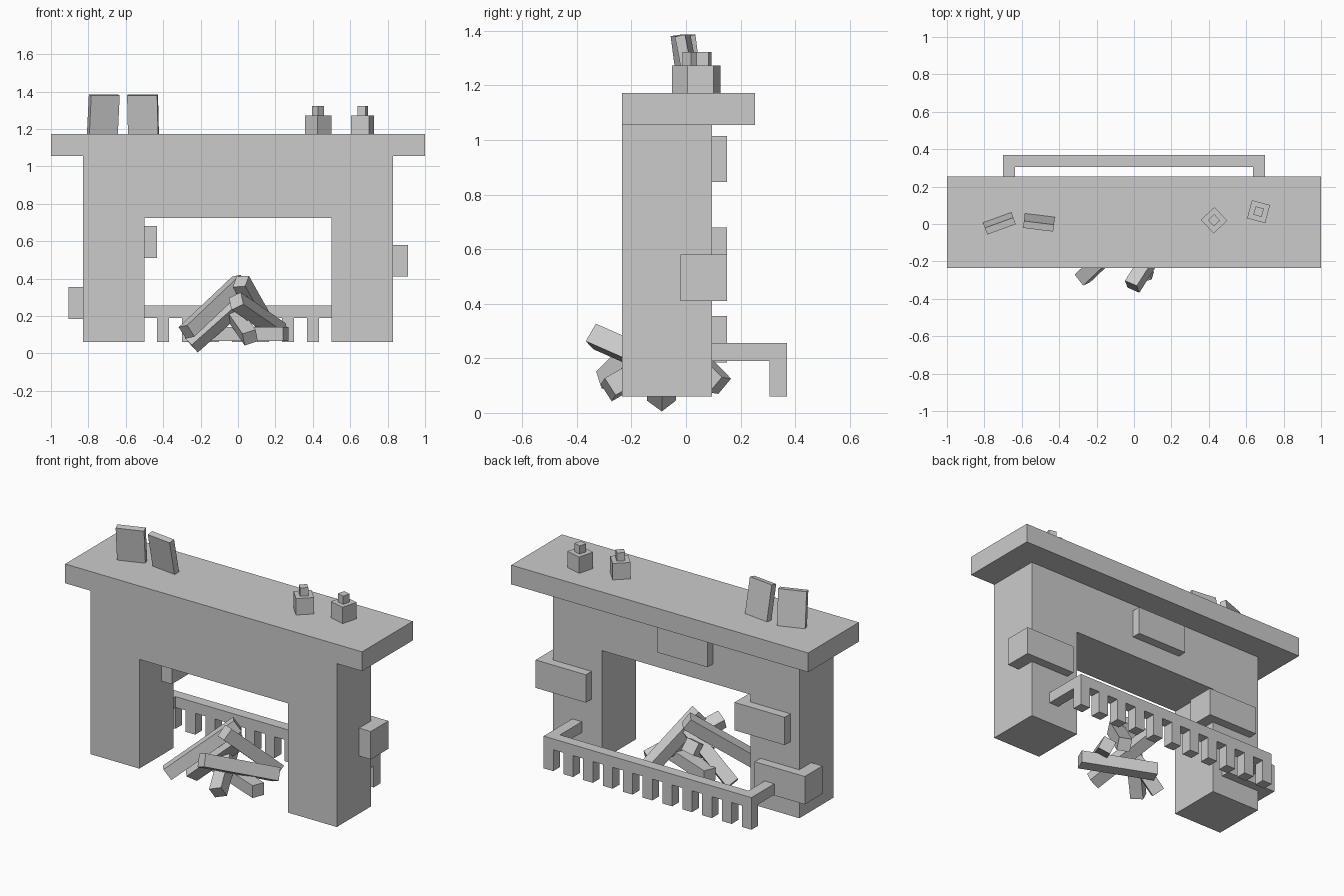
import bpy, bmesh
from math import radians
from mathutils import Vector, Matrix

if "Cube" in bpy.data.objects:
    bpy.data.objects.remove(bpy.data.objects["Cube"])


def make(name, bm):
    bmesh.ops.recalc_face_normals(bm, faces=bm.faces)
    mesh = bpy.data.meshes.new(name)
    bm.to_mesh(mesh)
    bm.free()
    ob = bpy.data.objects.new(name, mesh)
    bpy.context.collection.objects.link(ob)
    return ob


def add_box(bm, lo, hi, mat=Matrix.Identity(4)):
    lo, hi = Vector(lo), Vector(hi)
    size = hi - lo
    m = mat @ Matrix.Translation((lo + hi) / 2) @ Matrix.Diagonal((*size, 1))
    bmesh.ops.create_cube(bm, size=1, matrix=m)


def box(name, lo, hi, mat=Matrix.Identity(4)):
    bm = bmesh.new()
    add_box(bm, lo, hi, mat)
    return make(name, bm)


def extrude(name, points, offset):
    bm = bmesh.new()
    face = bm.faces.new([bm.verts.new(p) for p in points])
    new = bmesh.ops.extrude_face_region(bm, geom=[face])["geom"]
    bmesh.ops.translate(bm, vec=offset, verts=[v for v in new if isinstance(v, bmesh.types.BMVert)])
    return make(name, bm)


# Surround arch and mantel shelf
arch = [(-.83, .06), (-.5, .06), (-.5, .725), (.5, .725),
        (.5, .06), (.83, .06), (.83, 1.055), (-.83, 1.055)]
extrude("surround", [(x, -.235, z) for x, z in arch], (0, .33, 0))
box("mantel_shelf", (-1, -.235, 1.055), (1, .253, 1.172))

# Protruding bricks on the back and sides
for x, z in [(-.25, .845), (-.77, .51), (.57, .41), (-.905, .185)]:
    box("brick", (x, -.02, z), (x + .338, .15, z + .17))

# Hearth fender: U-shaped rail with a row of posts
rail = [(-.7, .095), (-.635, .095), (-.635, .305), (.635, .305),
        (.635, .095), (.7, .095), (.7, .37), (-.7, .37)]
extrude("fender_rail", [(x, y, .19) for x, y in rail], (0, 0, .066))
for i in range(-5, 6):
    x = i * .1335
    box("fender_post", (x - .0325, .305, .06), (x + .0325, .37, .19))

# Picture frames leaning forward on the shelf
for x, y, turn, lean in [(-.72, .003, 20, 8), (-.508, .008, -7, 11)]:
    m = (Matrix.Translation((x, y, 1.277)) @ Matrix.Rotation(radians(turn), 4, 'Z')
         @ Matrix.Rotation(radians(lean), 4, 'X'))
    box("picture_frame", (-.081, -.019, -.107), (.081, .019, .107), m)

# Small square bottles with necks
for x, y, turn in [(.428, .02, 43), (.666, .066, -15)]:
    m = Matrix.Translation((x, y, 1.172)) @ Matrix.Rotation(radians(turn), 4, 'Z')
    box("bottle_body", (-.05, -.05, 0), (.05, .05, .1), m)
    box("bottle_neck", (-.023, -.023, .1), (.023, .023, .15), m)


# Pile of square logs, each between two end points with a roll
def log(a, b, roll, w=.0375):
    a, b = Vector(a), Vector(b)
    d = (b - a).normalized()
    side = d.cross(Vector((0, 0, 1))).normalized()
    m = Matrix((side, side.cross(d), -d)).transposed().to_4x4()
    m = Matrix.Translation((a + b) / 2) @ m @ Matrix.Rotation(radians(roll), 4, 'Z')
    h = (b - a).length / 2
    box("log", (-w, -w, -h), (w, w, h), m)


log((-.275, -.29, .115), (.01, -.02, .385), 10)
log((-.25, -.09, .045), (.06, -.08, .32), 45)
log((.015, -.15, .385), (.175, .125, .1), 5)
log((-.01, -.335, .28), (.23, .04, .115), 25)
log((.255, -.17, .105), (-.16, .0, .105), 0)
log((.065, -.285, .085), (-.07, .06, .28), 20)
